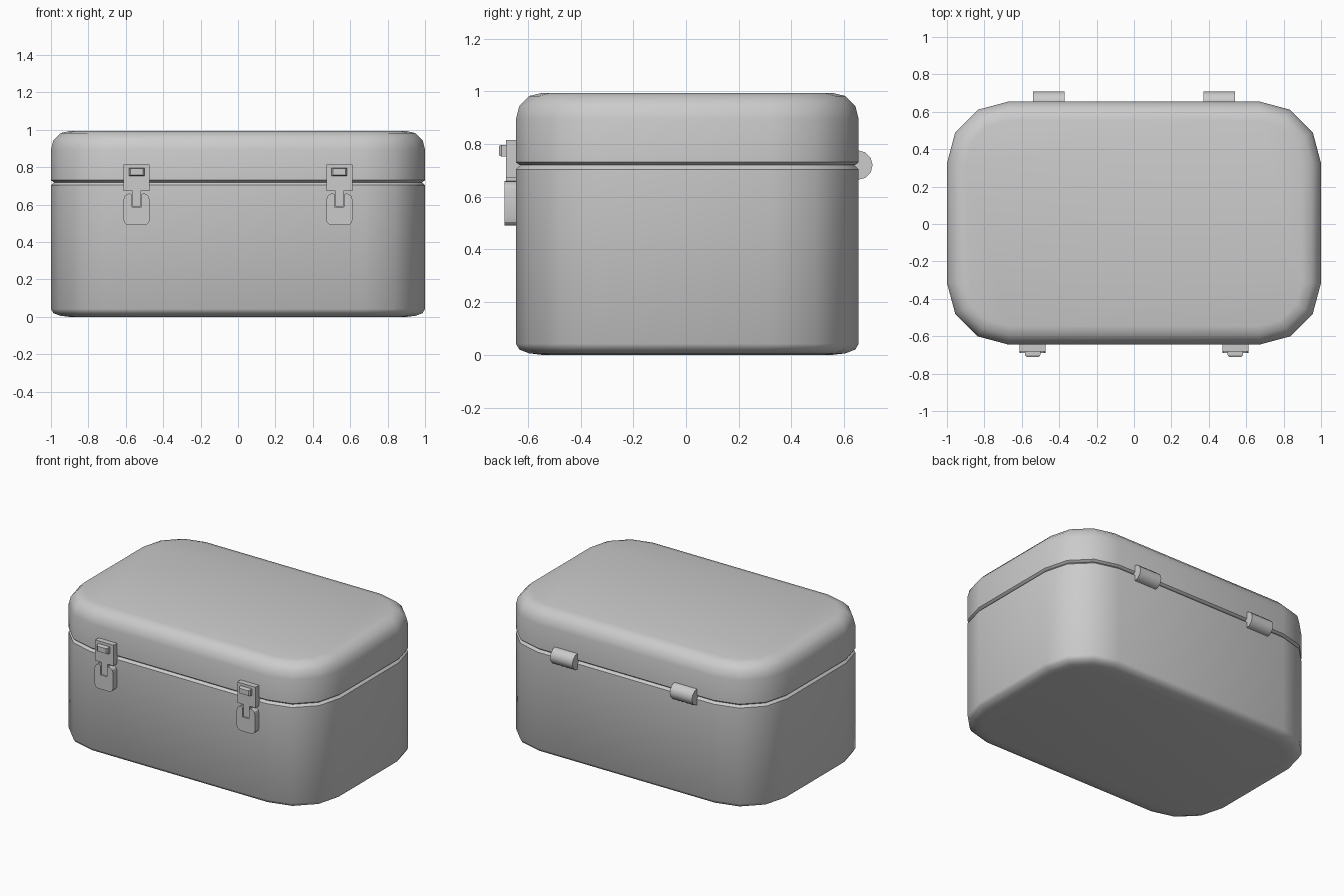
import bpy, bmesh, math

if "Cube" in bpy.data.objects:
    bpy.data.objects.remove(bpy.data.objects["Cube"])

CY = 0.005          # centre of the case in y
HX, HY, R = 1.0, 0.65, 0.33


def finish(name, bm, angle=40):
    bmesh.ops.recalc_face_normals(bm, faces=bm.faces)
    mesh = bpy.data.meshes.new(name)
    bm.to_mesh(mesh)
    bm.free()
    ob = bpy.data.objects.new(name, mesh)
    bpy.context.collection.objects.link(ob)
    bpy.ops.object.select_all(action='DESELECT')
    ob.select_set(True)
    bpy.context.view_layer.objects.active = ob
    bpy.ops.object.shade_smooth_by_angle(angle=math.radians(angle))
    return ob


def outline(inset):
    # rounded rectangle with three segments per corner
    pts, r = [], R - inset
    for i, (sx, sy) in enumerate([(1, 1), (-1, 1), (-1, -1), (1, -1)]):
        for k in range(4):
            a = math.radians(90 * i + 30 * k)
            pts.append((sx * (HX - R) + r * math.cos(a),
                        CY + sy * (HY - R) + r * math.sin(a)))
    return pts


def loft(name, profile):
    # stack outlines following (inset, z) pairs, capped at both ends
    bm = bmesh.new()
    rings = [[bm.verts.new((x, y, z)) for x, y in outline(d)] for d, z in profile]
    for a, b in zip(rings, rings[1:]):
        n = len(a)
        for i in range(n):
            bm.faces.new((a[i], a[(i + 1) % n], b[(i + 1) % n], b[i]))
    bm.faces.new(rings[0])
    bm.faces.new(rings[-1])
    return finish(name, bm)


def prism(name, pts, cx, y0, y1, taper=0.0):
    # extrude an xz profile towards the front, optionally narrowing it
    bm = bmesh.new()
    mz = sum(p[1] for p in pts) / len(pts)
    back = [bm.verts.new((cx + x, y0, z)) for x, z in pts]
    front = [bm.verts.new((cx + x * (1 - taper), y1, mz + (z - mz) * (1 - taper)))
             for x, z in pts]
    n = len(pts)
    for i in range(n):
        bm.faces.new((back[i], back[(i + 1) % n], front[(i + 1) % n], front[i]))
    bm.faces.new(back)
    bm.faces.new(front)
    return finish(name, bm, 30)


def mirrored(half):
    # complete a right-hand half profile
    return half + [(-x, z) for x, z in reversed(half)]


# Case body and lid, meeting at a chamfered groove
loft("case_body", [(0.10, 0.0), (0.05, 0.006), (0.013, 0.02), (0, 0.042),
                   (0, 0.704), (0.013, 0.716), (0.02, 0.722)])
loft("case_lid", [(0.02, 0.719), (0.013, 0.720), (0, 0.731), (0, 0.895),
                  (0.013, 0.945), (0.05, 0.982), (0.10, 0.994)])

for side, s in (("left", -1), ("right", 1)):
    cx = s * 0.542
    # Latch plate with its tongue
    prism("latch_plate_" + side,
          mirrored([(0.022, 0.59), (0.022, 0.672), (0.07, 0.672), (0.07, 0.815)]),
          cx, -0.62, -0.682)
    # Raised button
    prism("latch_button_" + side,
          mirrored([(0.042, 0.753), (0.042, 0.797)]), cx, -0.67, -0.700)
    prism("latch_button_face_" + side,
          mirrored([(0.042, 0.753), (0.042, 0.797)]), cx, -0.700, -0.71, 0.2)
    # Lower catch, slotted for the tongue
    prism("latch_catch_" + side,
          mirrored([(0.04, 0.49), (0.055, 0.494), (0.066, 0.505), (0.07, 0.52),
                    (0.07, 0.625), (0.064, 0.645), (0.05, 0.657), (0.036, 0.66),
                    (0.025, 0.655), (0.025, 0.588)]),
          cx, -0.62, -0.689)
    # Hinge barrel
    bm = bmesh.new()
    bmesh.ops.create_cone(bm, cap_ends=True, segments=12, radius1=0.056,
                          radius2=0.056, depth=0.17)
    hinge = finish("hinge_" + side, bm)
    hinge.rotation_euler = (0, math.pi / 2, 0)
    hinge.location = (s * 0.456, 0.652, 0.72)
